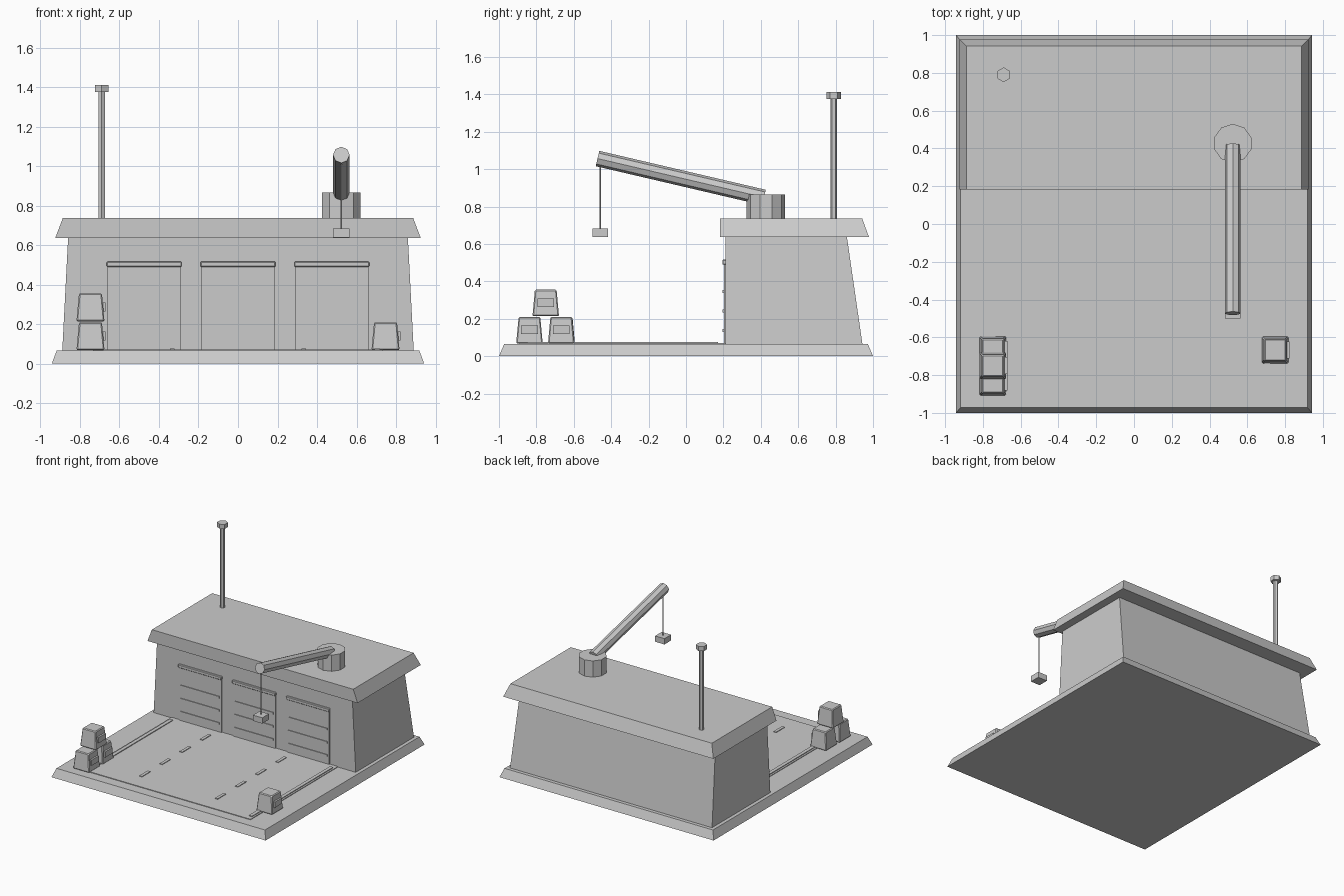
import bpy, bmesh, math
from mathutils import Vector

if "Cube" in bpy.data.objects:
    bpy.data.objects.remove(bpy.data.objects["Cube"])


def frustum(name, low, high, z0, z1, bevel=0):
    """Block between two rectangles, each given as (x0, x1, y0, y1)."""
    bm = bmesh.new()
    rings = []
    for (x0, x1, y0, y1), z in ((low, z0), (high, z1)):
        rings.append([bm.verts.new((x, y, z)) for x, y in
                      ((x0, y0), (x1, y0), (x1, y1), (x0, y1))])
    a, b = rings
    bm.faces.new(a[::-1])
    bm.faces.new(b)
    for i in range(4):
        j = (i + 1) % 4
        bm.faces.new((a[i], a[j], b[j], b[i]))
    mesh = bpy.data.meshes.new(name)
    bm.to_mesh(mesh)
    bm.free()
    ob = bpy.data.objects.new(name, mesh)
    bpy.context.collection.objects.link(ob)
    if bevel:
        mod = ob.modifiers.new("edge_bevel", 'BEVEL')
        mod.width = bevel
        mod.segments = 1
    return ob


def box(name, x0, x1, y0, y1, z0, z1, bevel=0):
    return frustum(name, (x0, x1, y0, y1), (x0, x1, y0, y1), z0, z1, bevel)


def rod(name, start, end, radius, sides):
    """Cylinder running from start to end."""
    start, end = Vector(start), Vector(end)
    d = end - start
    bpy.ops.mesh.primitive_cylinder_add(vertices=sides, radius=radius,
                                        depth=d.length, location=(start + end) / 2)
    ob = bpy.context.object
    ob.name = name
    ob.rotation_euler = (math.atan2(-d.y, d.z), 0, 0)
    return ob


# Foundation, hall and overhanging roof
frustum("foundation", (-0.943, 0.943, -1, 1), (-0.918, 0.918, -0.972, 0.972), 0, 0.066)
frustum("hall", (-0.89, 0.89, 0.21, 0.944), (-0.86, 0.86, 0.21, 0.86), 0.06, 0.64)
frustum("roof", (-0.925, 0.925, 0.183, 0.978), (-0.887, 0.887, 0.183, 0.942), 0.637, 0.737)

# Paved yard with side strips and dashed lane lines
box("yard_pad", -0.733, 0.733, -0.89, 0.22, 0.06, 0.071)
for side, x in (("left", -0.705), ("right", 0.705)):
    box(f"yard_strip_{side}", x - 0.014, x + 0.014, -0.85, 0.17, 0.065, 0.077)
for x in (-0.333, 0.333):
    for y in (0.067, -0.187, -0.441, -0.695):
        box("lane_dash", x - 0.012, x + 0.012, y - 0.053, y + 0.053, 0.065, 0.076)

# Three roller doors with slats and a header
for x in (-0.475, 0, 0.475):
    box("roller_door", x - 0.187, x + 0.187, 0.202, 0.23, 0.066, 0.495)
    box("door_header", x - 0.19, x + 0.19, 0.194, 0.23, 0.49, 0.516, 0.004)
    for z in (0.138, 0.242, 0.347):
        box("door_slat", x - 0.17, x + 0.17, 0.196, 0.22, z - 0.008, z + 0.008)

# Stacked crates with a plate on the right face
for x, y, z in ((-0.747, -0.837, 0.068), (-0.747, -0.665, 0.068),
                (-0.747, -0.75, 0.214), (0.747, -0.667, 0.068)):
    frustum("crate", (x - 0.071, x + 0.071, y - 0.071, y + 0.071),
            (x - 0.058, x + 0.058, y - 0.058, y + 0.058), z, z + 0.142, 0.006)
    box("crate_plate", x + 0.05, x + 0.076, y - 0.045, y + 0.045, z + 0.05, z + 0.095)

# Roof crane with cable and hook block
cx = 0.523
rod("crane_base", (cx, 0.427, 0.735), (cx, 0.427, 0.866), 0.103, 10)
rod("crane_boom", (cx, 0.417, 0.849), (cx, -0.473, 1.057), 0.042, 8)
rod("crane_cable", (cx, -0.458, 0.67), (cx, -0.458, 1.04), 0.004, 6)
box("hook_block", cx - 0.041, cx + 0.041, -0.5, -0.417, 0.638, 0.684)

# Antenna mast
rod("mast", (-0.69, 0.79, 0.73), (-0.69, 0.79, 1.39), 0.018, 6)
rod("mast_cap", (-0.69, 0.79, 1.376), (-0.69, 0.79, 1.412), 0.039, 6)
